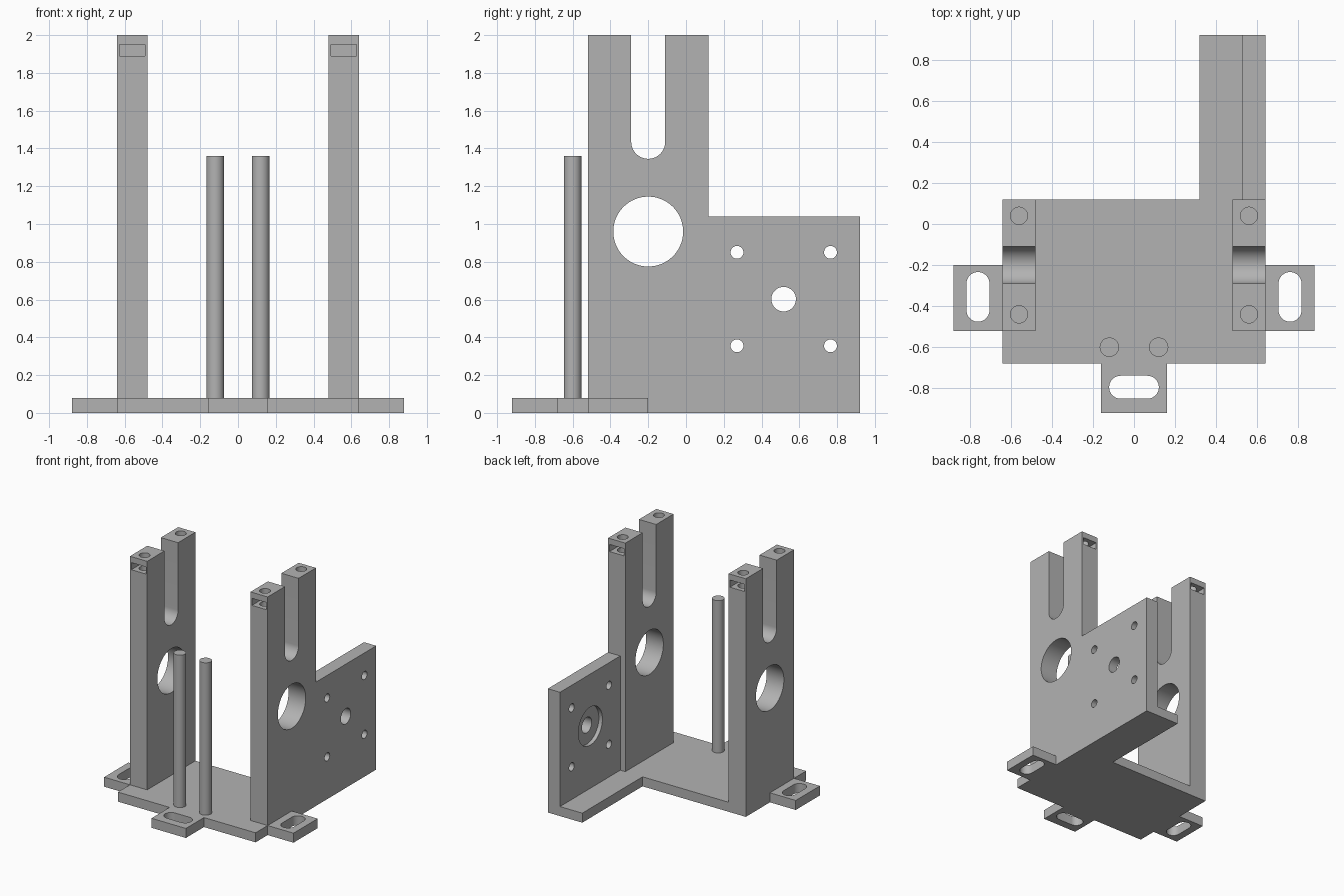
import bpy
import bmesh
import math

cube = bpy.data.objects.get("Cube")
if cube:
    bpy.data.objects.remove(cube, do_unlink=True)

grey = bpy.data.materials.new("plain grey")
grey.use_nodes = True
grey.diffuse_color = (0.45, 0.45, 0.45, 1)
grey.node_tree.nodes["Principled BSDF"].inputs["Base Color"].default_value = (0.45, 0.45, 0.45, 1)


def prism(name, outline, axis, lo, hi):
    """Extrude a 2D outline along Z (outline in x, y) or X (outline in y, z)."""
    place = (lambda u, v, w: (u, v, w)) if axis == "Z" else (lambda u, v, w: (w, u, v))
    bm = bmesh.new()
    low = [bm.verts.new(place(u, v, lo)) for u, v in outline]
    high = [bm.verts.new(place(u, v, hi)) for u, v in outline]
    bm.faces.new(low[::-1])
    bm.faces.new(high)
    n = len(outline)
    for i in range(n):
        j = (i + 1) % n
        bm.faces.new((low[i], low[j], high[j], high[i]))
    bmesh.ops.recalc_face_normals(bm, faces=bm.faces)
    mesh = bpy.data.meshes.new(name)
    bm.to_mesh(mesh)
    bm.free()
    obj = bpy.data.objects.new(name, mesh)
    bpy.context.collection.objects.link(obj)
    mesh.materials.append(grey)
    return obj


def rect(u0, u1, v0, v1):
    return [(u0, v0), (u1, v0), (u1, v1), (u0, v1)]


def rounded(u, v, r, half=0, upright=False, steps=24):
    """Circle, or a round-ended slot when half is the straight half length."""
    points = []
    turn = math.pi / 2 if upright else 0
    for side in (1, -1):
        cu = u + side * half * (not upright)
        cv = v + side * half * upright
        start = turn - math.pi / 2 + (math.pi if side < 0 else 0)
        # A full circle must not repeat the points where its two arcs meet
        count = steps if half == 0 else steps + 1
        for i in range(count):
            a = start + math.pi * i / steps
            points.append((cu + r * math.cos(a), cv + r * math.sin(a)))
    return points


def cut(obj, outline, axis, lo, hi):
    cutter = prism("cutter", outline, axis, lo, hi)
    cutter.hide_render = True
    mod = obj.modifiers.new("cut", "BOOLEAN")
    mod.operation = "DIFFERENCE"
    mod.solver = "EXACT"
    mod.object = cutter
    select(obj)
    bpy.ops.object.modifier_apply(modifier=mod.name)
    bpy.data.objects.remove(cutter, do_unlink=True)


def select(obj):
    bpy.ops.object.select_all(action="DESELECT")
    obj.select_set(True)
    bpy.context.view_layer.objects.active = obj


def finish(obj):
    select(obj)
    bpy.ops.object.shade_smooth_by_angle(angle=math.radians(30))


BASE = 0.08

# Base plate with a rear arm and three slotted mounting tabs
left_edge = [(-0.64, 0.12), (-0.64, -0.2), (-0.88, -0.2), (-0.88, -0.52),
             (-0.64, -0.52), (-0.64, -0.68), (-0.16, -0.68), (-0.16, -0.92)]
right_edge = [(-x, y) for x, y in left_edge[:0:-1]]
base = prism("base_plate", left_edge + right_edge + [(0.64, 0.92), (0.32, 0.92), (0.32, 0.12)],
             "Z", 0, BASE)
cut(base, rounded(0, -0.795, 0.056, 0.065), "Z", -1, 1)
for side in (-1, 1):
    cut(base, rounded(side * 0.76, -0.355, 0.056, 0.065, True), "Z", -1, 1)
finish(base)

# Forked uprights with a shaft bore, screw holes and nut pockets
for side, label in ((1, "left"), (-1, "right")):
    x = side * 0.56
    upright = prism(label + "_upright", rect(-0.52, 0.12, BASE, 2), "X", x - 0.08, x + 0.08)
    cut(upright, rounded(-0.2, 1.935, 0.09, 0.5, True), "X", x - 1, x + 1)
    cut(upright, rounded(-0.2, 0.96, 0.185, steps=32), "X", x - 1, x + 1)
    for face, inward in ((-0.52, 1), (0.12, -1)):
        y0, y1 = sorted((face - inward * 0.1, face + inward * 0.15))
        cut(upright, rect(x - 0.067, x + 0.067, y0, y1), "Z", 1.89, 1.95)
        cut(upright, rounded(x, face + inward * 0.08, 0.042), "Z", 1.7, 2.1)
    finish(upright)

# Rear mounting wall with bolt holes and a round recess on its inner face
wall = prism("motor_wall", rect(0.12, 0.92, BASE, 1.04), "X", 0.527, 0.64)
cut(wall, rounded(0.517, 0.602, 0.16), "X", 0.4, 0.56)
cut(wall, rounded(0.517, 0.602, 0.065), "X", 0.4, 0.8)
for y in (0.27, 0.765):
    for z in (0.355, 0.85):
        cut(wall, rounded(y, z, 0.034), "X", 0.4, 0.8)
finish(wall)

# Pair of front rods
for side, label in ((1, "left"), (-1, "right")):
    finish(prism(label + "_rod", rounded(side * 0.12, -0.6, 0.047), "Z", BASE, 1.36))
